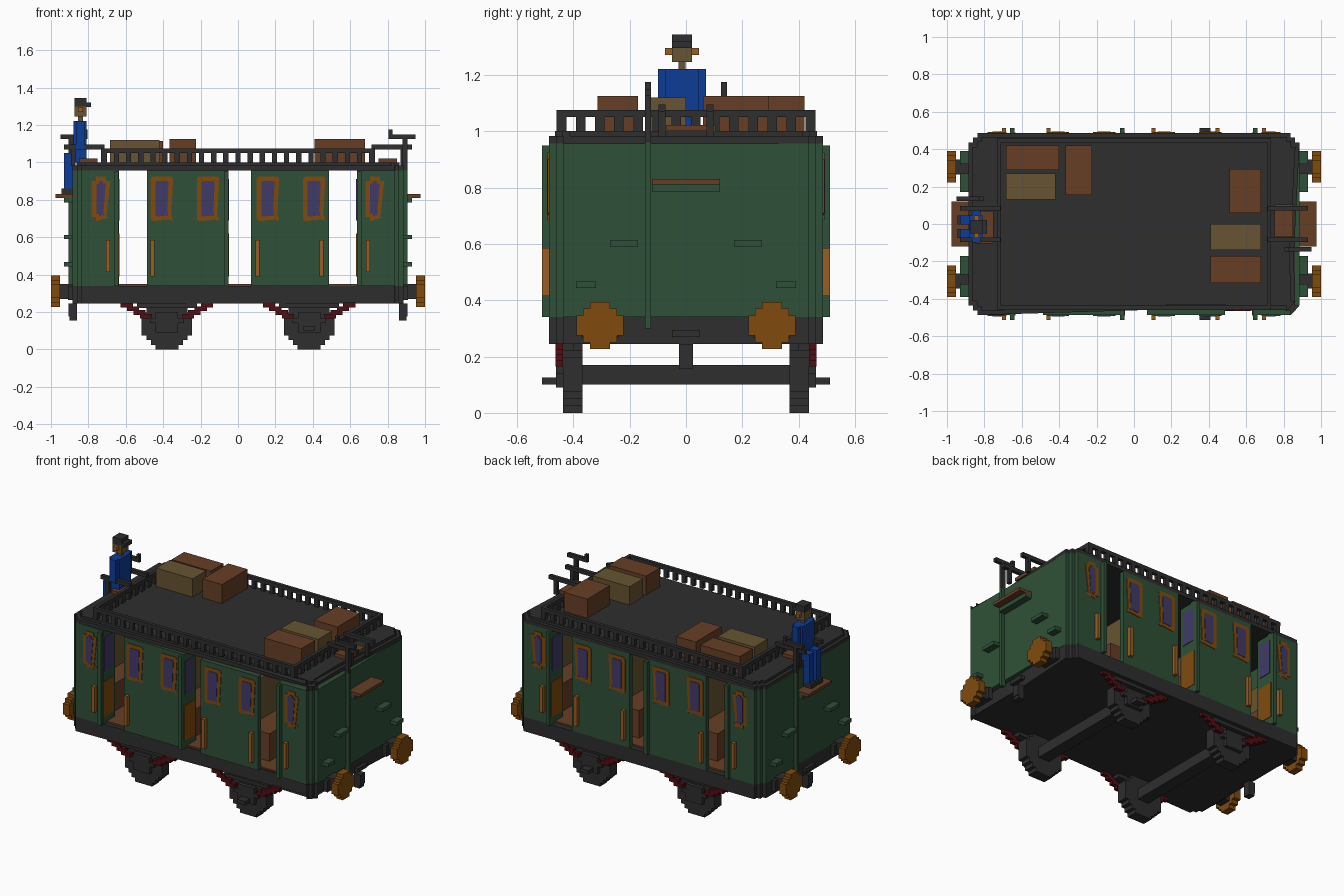
import bpy, bmesh, math

cube = bpy.data.objects.get("Cube")
if cube:
    bpy.data.objects.remove(cube, do_unlink=True)


def material(name, rgb):
    m = bpy.data.materials.new(name)
    m.use_nodes = True
    col = [(c / 255 / 12.92 if c < 11 else ((c / 255 + 0.055) / 1.055) ** 2.4) for c in rgb] + [1]
    m.diffuse_color = col
    m.node_tree.nodes["Principled BSDF"].inputs["Base Color"].default_value = col
    return m


GREEN = material("dark_green", (47, 80, 55))
DARK = material("charcoal", (46, 46, 46))
ORANGE = material("burnt_orange", (128, 75, 13))
BRASS = material("brass", (152, 93, 34))
BROWN = material("brown", (102, 62, 37))
TAN = material("tan", (103, 84, 50))
BLUE = material("blue", (13, 60, 150))
GLASS = material("violet_glass", (64, 58, 105))
RED = material("dark_red", (80, 14, 18))


def finish(name, bm, mat):
    bmesh.ops.recalc_face_normals(bm, faces=bm.faces)
    me = bpy.data.meshes.new(name)
    bm.to_mesh(me)
    bm.free()
    me.materials.append(mat)
    ob = bpy.data.objects.new(name, me)
    bpy.context.collection.objects.link(ob)
    return ob


def boxes(name, mat, spans):
    """One object from boxes given as (x range, y range, z range)."""
    bm = bmesh.new()
    for span in spans:
        lo, hi = [min(r) for r in span], [max(r) for r in span]
        for v in bmesh.ops.create_cube(bm, size=1)["verts"]:
            v.co = [hi[i] if v.co[i] > 0 else lo[i] for i in range(3)]
    return finish(name, bm, mat)


def prism(name, mat, pts, a, b, axis):
    """Extrude a closed outline from a to b along an axis."""
    put = {"x": lambda p, d: (d, p[0], p[1]),
           "y": lambda p, d: (p[0], d, p[1]),
           "z": lambda p, d: (p[0], p[1], d)}[axis]
    bm = bmesh.new()
    face = bm.faces.new([bm.verts.new(put(p, a)) for p in pts])
    new = bmesh.ops.extrude_face_region(bm, geom=[face])["geom"]
    for v in new:
        if isinstance(v, bmesh.types.BMVert):
            v.co["xyz".index(axis)] = b
    return finish(name, bm, mat)


def stepped_disc(cx, cy, rows, cell):
    """Outline of a disc made of square cells."""
    right = []
    r = rows / 2
    for i in range(rows):
        mid = i + 0.5 - r
        w = (round(math.sqrt(r * r - mid * mid) - 0.5) + 0.5) * cell
        right += [(w, (i - r) * cell), (w, (i + 1 - r) * cell)]
    pts = right + [(-x, y) for x, y in reversed(right)]
    clean = [p for i, p in enumerate(pts) if p != pts[i - 1]]
    return [(cx + x, cy + y) for x, y in clean]


def stepped_plan(inset=0):
    """Body plan with stepped corners."""
    q = [(0.885, 0.435), (0.862, 0.435), (0.862, 0.462), (0.838, 0.462), (0.838, 0.487)]
    q = [(x - inset, y - inset) for x, y in q]
    back = [(-x, y) for x, y in reversed(q)]
    return q + back + [(-x, -y) for x, y in q] + [(-x, -y) for x, y in reversed(back)]


SIDES = (-1, 1)
WALL, DOOR_TOP, FLOOR = 0.455, 0.957, 0.34

# Chassis, floor and roof
prism("chassis", DARK, stepped_plan(), 0.245, FLOOR, "z")
boxes("floor", BROWN, [((-0.84, 0.84), (-0.45, 0.45), (FLOOR, 0.35))])
prism("roof_edge", DARK, stepped_plan(), DOOR_TOP, 0.982, "z")
prism("roof_top", DARK, stepped_plan(0.022), 0.982, 1.0, "z")

# End walls wrap the corners as far as the outer doors
for s in SIDES:
    half = [(0.637, 0.487), (0.838, 0.487), (0.838, 0.462), (0.862, 0.462), (0.862, 0.435), (0.885, 0.435)]
    inner = [(0.845, -0.42), (0.637, -WALL)]
    outline = half + [(x, -y) for x, y in reversed(half)] + inner[::-1] + [(x, -y) for x, y in inner]
    prism("end_wall", GREEN, [(s * x, y) for x, y in outline], FLOOR, DOOR_TOP, "z")

# Side panels, windows, open doors and handles
for s in SIDES:
    y = s * 0.487
    boxes("side_panel", GREEN, [((a, b), (s * WALL, y), (FLOOR, DOOR_TOP))
                                for a, b in ((-0.487, -0.05), (0.07, 0.487))])
    for x, w in ((-0.732, 0.05), (-0.407, 0.06), (-0.16, 0.06), (0.16, 0.06), (0.407, 0.06), (0.732, 0.05)):
        for name, mat, hw, hz, cut, d in (("window_frame", ORANGE, w, 0.12, 0.024, 0.004),
                                          ("window_pane", GLASS, w - 0.025, 0.095, 0.014, 0.007)):
            q = [(hw, hz - cut), (hw - cut, hz - cut), (hw - cut, hz)]
            if w > 0.055:
                q = [(hw, hz - cut / 2), (hw - cut / 2, hz)]
            back = [(-a, b) for a, b in reversed(q)]
            pts = q + back + [(-a, -b) for a, b in q] + [(-a, -b) for a, b in reversed(back)]
            prism(name, mat, [(x + a, 0.805 + b) for a, b in pts], y, y + s * d, "y")
    for x, d in ((-0.638, 1), (-0.051, 1), (0.636, -1)):
        boxes("open_door", GREEN, [((x, x - d * 0.024), (s * 0.365, s * 0.512), (FLOOR, 0.95))])
        boxes("door_pane", GLASS, [((x, x + d * 0.004), (s * 0.39, s * 0.48), (0.69, 0.91))])
        boxes("door_panel", ORANGE, [((x, x + d * 0.004), (s * 0.38, s * 0.49), (0.39, 0.62))])
    boxes("handles", BRASS, [((x - 0.011, x + 0.011), (y, s * 0.512), (z, 0.585))
                             for x, z in ((-0.695, 0.415), (-0.457, 0.39), (0.105, 0.39),
                                          (0.446, 0.39), (0.695, 0.415))])

# Compartment benches
for a, b, back in ((-0.84, -0.68, -0.84), (-0.48, -0.29, -0.29), (-0.27, -0.08, -0.27),
                   (0.09, 0.27, 0.27), (0.29, 0.48, 0.29), (0.68, 0.84, 0.84)):
    toward = 0.03 if back == a else -0.03
    boxes("bench", BROWN, [((a, b), (-0.36, 0.36), (0.35, 0.53))])
    boxes("bench_back", TAN, [((back, back + toward), (-0.36, 0.36), (0.53, 0.8))])

# Wheels, axles and leaf springs
for cx in (-0.38, 0.38):
    boxes("axle", DARK, [((cx - 0.04, cx + 0.04), (-0.46, 0.46), (0.1, 0.17))])
    for s in SIDES:
        prism("wheel", DARK, stepped_disc(cx, 0.135, 11, 0.0245), s * 0.368, s * 0.437, "y")
        boxes("axle_box", DARK, [((cx - 0.09, cx + 0.09), (s * 0.437, s * 0.462), (0.14, 0.165)),
                                 ((cx - 0.06, cx + 0.06), (s * 0.437, s * 0.462), (0.09, 0.2)),
                                 ((cx - 0.16, cx + 0.16), (s * 0.4, s * 0.462), (0.222, 0.245))])
        boxes("leaf_spring", RED, [((cx + d * (0.08 + i * 0.034), cx + d * (0.145 + i * 0.034)),
                                    (s * 0.437, s * 0.464), (0.165 + i * 0.02, 0.19 + i * 0.02))
                                   for d in SIDES for i in range(4)])
boxes("side_steps", DARK, [((0.35, 0.41), (s * 0.44, s * 0.512), (0.1, 0.125)) for s in SIDES])

# Roof railing
spans = []
for s in SIDES:
    spans += [((-0.732, 0.732), (s * 0.437, s * 0.46), (1.05, 1.075)),
              ((s * 0.71, s * 0.732), (-0.46, 0.46), (1.05, 1.075))]
    spans += [((x - 0.014, x + 0.014), (s * 0.437, s * 0.46), (1.0, 1.05))
              for x in [-0.715 + i * 0.065 for i in range(23)]]
    spans += [((s * 0.71, s * 0.732), (y - 0.017, y + 0.017), (1.0, 1.05))
              for y in [-0.442 + i * 0.068 for i in range(14)]]
boxes("roof_railing", DARK, spans)

# Fittings of both ends; the far end is the near one turned half round
for s in SIDES:
    def turned(name, mat, spans):
        boxes(name, mat, [((s * x[0], s * x[1]), (s * y[0], s * y[1]), z) for x, y, z in spans])

    for k in SIDES:
        prism("buffer", ORANGE, stepped_disc(k * 0.305, 0.31, 7, 0.024), s * 0.953, s, "x")
        turned("buffer_shaft", DARK, [((0.88, 0.955), (k * 0.265, k * 0.345), (0.27, 0.35)),
                                      ((0.88, 0.91), (k * 0.24, k * 0.37), (0.265, 0.34))])
        turned("foothold", GREEN, [((0.88, 0.93), (k * 0.17, k * 0.27), (0.59, 0.613)),
                                   ((0.88, 0.93), (k * 0.32, k * 0.39), (0.443, 0.467))])
        turned("seat_rail", DARK, [((0.715, 0.93), (k * 0.073, k * 0.097), (1.07, 1.095)),
                                   ((0.87, 0.893), (k * 0.073, k * 0.097), (0.98, 1.095))])
    turned("coupling_hook", DARK, [((0.86, 0.905), (-0.024, 0.024), (0.175, 0.245)),
                                   ((0.86, 0.9), (-0.024, 0.024), (0.155, 0.18)),
                                   ((0.88, 0.905), (-0.05, 0.05), (0.27, 0.295))])
    turned("footboard", BROWN, [((0.885, 0.975), (-0.12, 0.12), (0.81, 0.83))])
    turned("footboard_support", GREEN, [((0.88, 0.93), (-0.12, 0.12), (0.785, 0.81))])
    turned("roof_seat", BROWN, [((0.75, 0.85), (-0.07, 0.105), (1.0, 1.022))])
    turned("brake_shaft", GREEN, [((0.88, 0.907), (-0.146, -0.124), (0.3, 0.96))])
    turned("brake_handle", DARK, [((0.88, 0.905), (-0.146, -0.124), (0.96, 1.15)),
                                  ((0.805, 0.95), (-0.146, -0.124), (1.125, 1.15)),
                                  ((0.805, 0.825), (-0.146, -0.124), (1.15, 1.175))])

# Luggage on the roof
boxes("brown_luggage", BROWN, [((-0.685, -0.4), (0.29, 0.42), (1, 1.115)),
                               ((-0.365, -0.225), (0.155, 0.42), (1, 1.125)),
                               ((0.51, 0.68), (0.06, 0.295), (1, 1.125)),
                               ((0.41, 0.68), (-0.315, -0.17), (1, 1.125))])
boxes("tan_luggage", TAN, [((-0.685, -0.42), (0.13, 0.27), (1, 1.12)),
                           ((0.41, 0.68), (-0.14, 0), (1, 1.12))])

# Brakeman sitting on the roof seat
MID = -0.014
boxes("brakeman_clothes", BLUE, [((-0.88, -0.81), (MID - 0.06, MID + 0.06), (1.0, 1.22)),
                                 ((-0.865, -0.82), (MID - 0.085, MID + 0.085), (1.07, 1.22))]
      + [((-0.93, -0.81), (MID + k * 0.012, MID + k * 0.06), (1.0, 1.05)) for k in SIDES]
      + [((-0.93, -0.885), (MID + k * 0.012, MID + k * 0.06), (0.86, 1.05)) for k in SIDES])
boxes("brakeman_shoes", DARK, [((-0.945, -0.885), (MID + k * 0.012, MID + k * 0.06), (0.83, 0.86))
                               for k in SIDES])
boxes("brakeman_head", TAN, [((-0.875, -0.81), (MID - 0.036, MID + 0.036), (1.245, 1.3)),
                             ((-0.855, -0.83), (MID - 0.013, MID + 0.013), (1.22, 1.245))])
boxes("brakeman_ears", BRASS, [((-0.855, -0.83), (MID + k * 0.036, MID + k * 0.06), (1.27, 1.295))
                               for k in SIDES])
boxes("brakeman_hat", DARK, [((-0.875, -0.81), (MID - 0.036, MID + 0.036), (1.3, 1.343)),
                             ((-0.81, -0.785), (MID - 0.036, MID + 0.036), (1.295, 1.32))])
